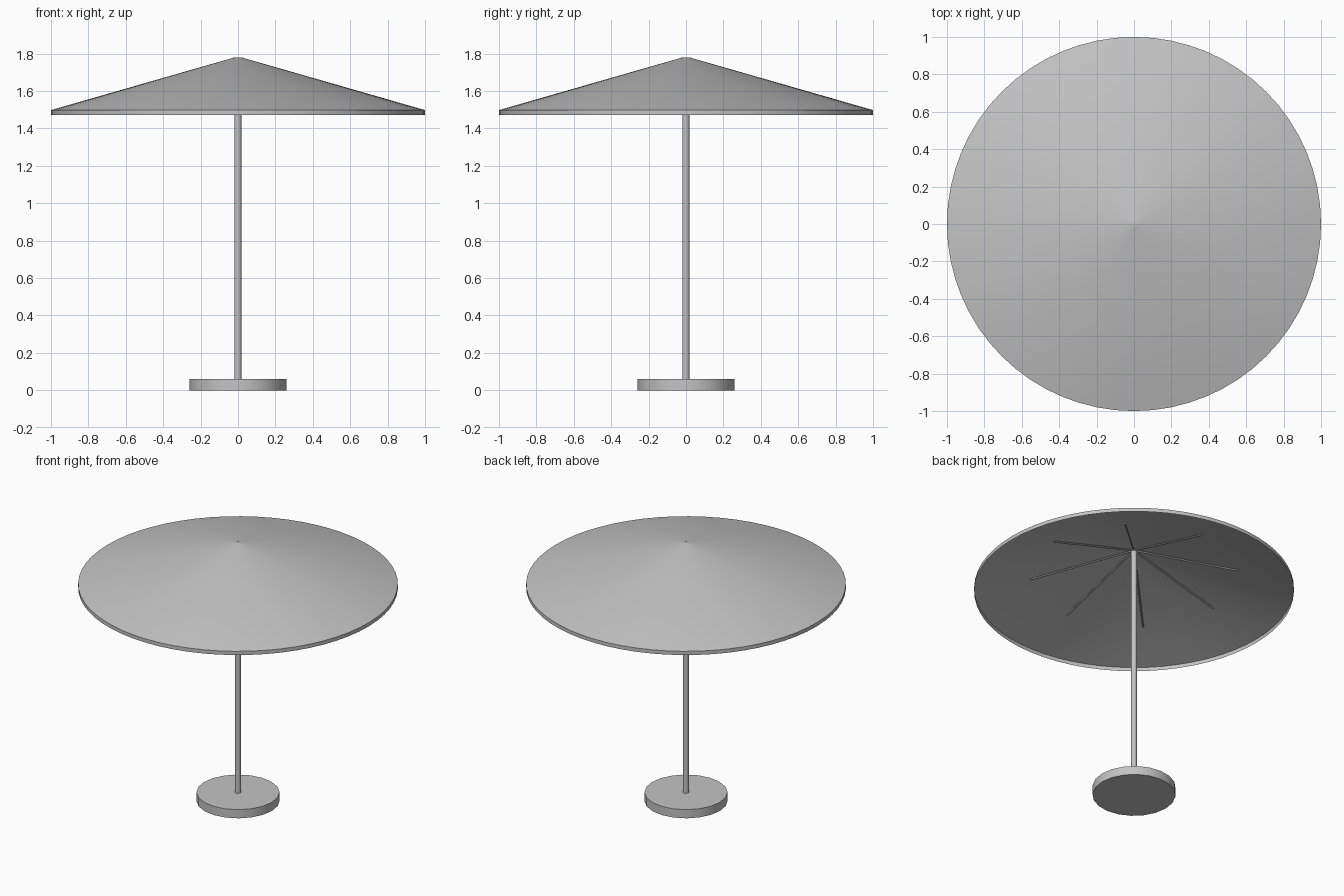
import bpy, bmesh, math
from mathutils import Vector

if "Cube" in bpy.data.objects:
    bpy.data.objects.remove(bpy.data.objects["Cube"])

grey = bpy.data.materials.new("plain grey")
grey.diffuse_color = (0.55, 0.55, 0.55, 1)
grey.use_nodes = True
grey.node_tree.nodes["Principled BSDF"].inputs["Base Color"].default_value = grey.diffuse_color


def finish(ob, name):
    ob.name = name
    ob.data.materials.append(grey)
    bpy.ops.object.select_all(action='DESELECT')
    ob.select_set(True)
    bpy.context.view_layer.objects.active = ob
    bpy.ops.object.shade_smooth_by_angle(angle=math.radians(35))
    return ob


def rod(name, a, b, radius, sides):
    a, b = Vector(a), Vector(b)
    d = b - a
    bpy.ops.mesh.primitive_cylinder_add(vertices=sides, radius=radius, depth=d.length,
                                        location=(a + b) / 2)
    ob = bpy.context.object
    ob.rotation_euler = d.to_track_quat('Z', 'Y').to_euler()
    return finish(ob, name)


def lathe(name, profile, sides, cap_top):
    bm = bmesh.new()
    rings = [[bm.verts.new((r * math.cos(2 * math.pi * i / sides),
                            r * math.sin(2 * math.pi * i / sides), z))
              for i in range(sides)] for r, z in profile]
    for lo, hi in zip(rings, rings[1:]):
        for i in range(sides):
            j = (i + 1) % sides
            bm.faces.new((lo[i], lo[j], hi[j], hi[i]))
    if cap_top:
        bm.faces.new(rings[-1])
    me = bpy.data.meshes.new(name)
    bm.to_mesh(me)
    bm.free()
    ob = bpy.data.objects.new(name, me)
    bpy.context.collection.objects.link(ob)
    return finish(ob, name)


# weighted base and pole
rod("base", (0, 0, 0), (0, 0, 0.06), 0.26, 20)
rod("pole", (0, 0, 0.05), (0, 0, 1.77), 0.018, 16)

# open conical canopy with a short hanging edge
lathe("canopy", [(1.0, 1.498), (0.018, 1.78)], 64, True)
lathe("canopy_edge", [(1.0, 1.472), (1.0, 1.498)], 64, False)

# eight thin ribs tucked under the canopy
for k in range(8):
    a = math.radians(45 * k)
    c, s = math.cos(a), math.sin(a)
    rod(f"rib_{k + 1}", (0.01 * c, 0.01 * s, 1.764), (0.65 * c, 0.65 * s, 1.589), 0.006, 8)
